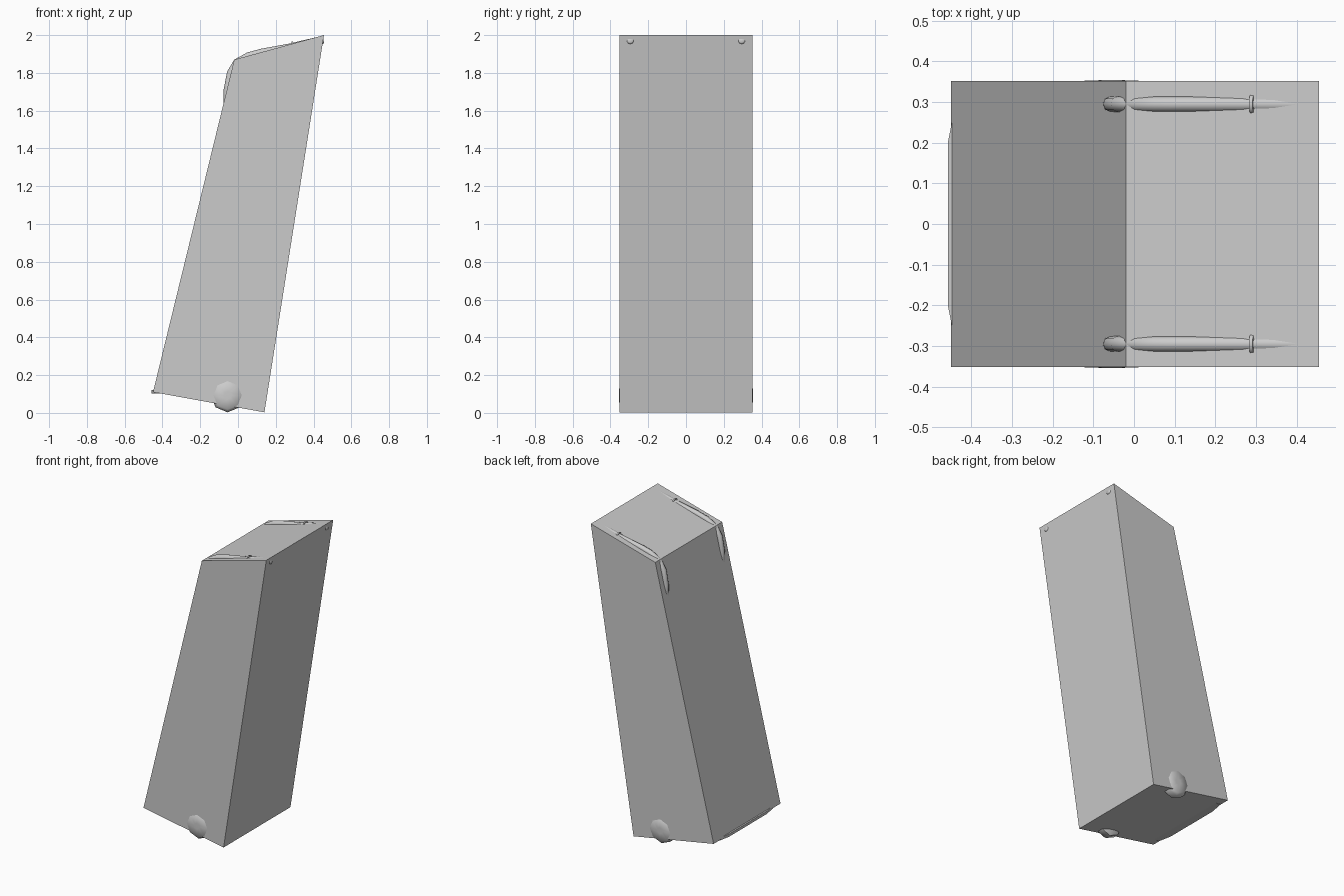
import bpy, bmesh, math
from mathutils import Vector

if "Cube" in bpy.data.objects:
    bpy.data.objects.remove(bpy.data.objects["Cube"])


def extrude_y(name, profile, y0, y1):
    """Closed x/z profile extruded along y."""
    bm = bmesh.new()
    face = bm.faces.new([bm.verts.new((x, y0, z)) for x, z in profile])
    res = bmesh.ops.extrude_face_region(bm, geom=[face])
    verts = [v for v in res["geom"] if isinstance(v, bmesh.types.BMVert)]
    bmesh.ops.translate(bm, verts=verts, vec=(0, y1 - y0, 0))
    return finish(name, bm)


def finish(name, bm):
    bmesh.ops.recalc_face_normals(bm, faces=bm.faces[:])
    me = bpy.data.meshes.new(name)
    bm.to_mesh(me)
    bm.free()
    ob = bpy.data.objects.new(name, me)
    bpy.context.collection.objects.link(ob)
    return ob


def lathe(name, profile, start, direction, sides, smooth=True, phase=0.0):
    """Revolve (distance, radius) rings around a line."""
    d = Vector(direction).normalized()
    up = Vector((0, 0, 1))
    u = (up - d * up.dot(d)).normalized()
    w = d.cross(u)
    bm = bmesh.new()
    rings = []
    for t, r in profile:
        c = Vector(start) + d * t
        rings.append([bm.verts.new(c + r * (math.cos(a) * u + math.sin(a) * w))
                      for a in (phase + 2 * math.pi * i / sides for i in range(sides))])
    for a, b in zip(rings, rings[1:]):
        for i in range(sides):
            j = (i + 1) % sides
            bm.faces.new((a[i], a[j], b[j], b[i]))
    bm.faces.new(rings[0])
    bm.faces.new(rings[-1])
    ob = finish(name, bm)
    if smooth:
        bpy.context.view_layer.objects.active = ob
        bpy.ops.object.select_all(action='DESELECT')
        ob.select_set(True)
        bpy.ops.object.shade_smooth_by_angle(angle=math.radians(50))
    return ob


def tube(name, points, radius):
    cu = bpy.data.curves.new(name, 'CURVE')
    cu.dimensions = '3D'
    cu.bevel_depth = radius
    cu.bevel_resolution = 2
    cu.use_fill_caps = True
    sp = cu.splines.new('POLY')
    sp.points.add(len(points) - 1)
    for p, co in zip(sp.points, points):
        p.co = (*co, 1)
    ob = bpy.data.objects.new(name, cu)
    bpy.context.collection.objects.link(ob)
    return ob


# Leaning box body
extrude_y("box_body", [(-0.45, 0.11), (0.14, 0.003), (0.455, 2.0), (-0.02, 1.87)],
          -0.352, 0.352)

# Toe plate with a gently bowed front edge
bm = bmesh.new()
outline = [(-0.458, -0.2), (-0.458, 0.2), (-0.44, 0.29), (0.14, 0.29),
           (0.14, -0.29), (-0.44, -0.29)]
face = bm.faces.new([bm.verts.new((x, y, 0.102)) for x, y in outline])
res = bmesh.ops.extrude_face_region(bm, geom=[face])
bmesh.ops.translate(bm, verts=[v for v in res["geom"] if isinstance(v, bmesh.types.BMVert)],
                    vec=(0, 0, 0.018))
finish("toe_plate", bm)

rail_path = [(0.138, 0.11), (-0.058, 1.65), (-0.057, 1.71), (-0.04, 1.80),
             (-0.006, 1.857), (0.055, 1.89), (0.125, 1.909), (0.30, 1.941)]
grip_dir = Vector((0.165, 0, 0.035)).normalized()

for side, s in (("left", 1), ("right", -1)):
    y = s * 0.295
    # Bent rail that breaks through the box at the upper corner
    tube(side + "_rail", [(x, y, z) for x, z in rail_path], 0.019)
    # Flanged hand grip
    lathe(side + "_grip",
          [(0, 0.018), (0, 0.026), (0.009, 0.026), (0.009, 0.019),
           (0.145, 0.0215), (0.163, 0.020), (0.168, 0.014)],
          (0.288, y, 1.940), grip_dir, 12)
    # Wheel with its outer face level with the box side
    lathe(side + "_wheel",
          [(0, 0.06), (0.015, 0.09), (0.055, 0.09), (0.072, 0.075), (0.074, 0.02)],
          (-0.055, s * 0.28, 0.093), (0, s, 0), 8)

# Axle between the wheels
lathe("axle", [(0, 0.012), (0.6, 0.012)], (-0.055, -0.3, 0.093), (0, 1, 0), 8)
